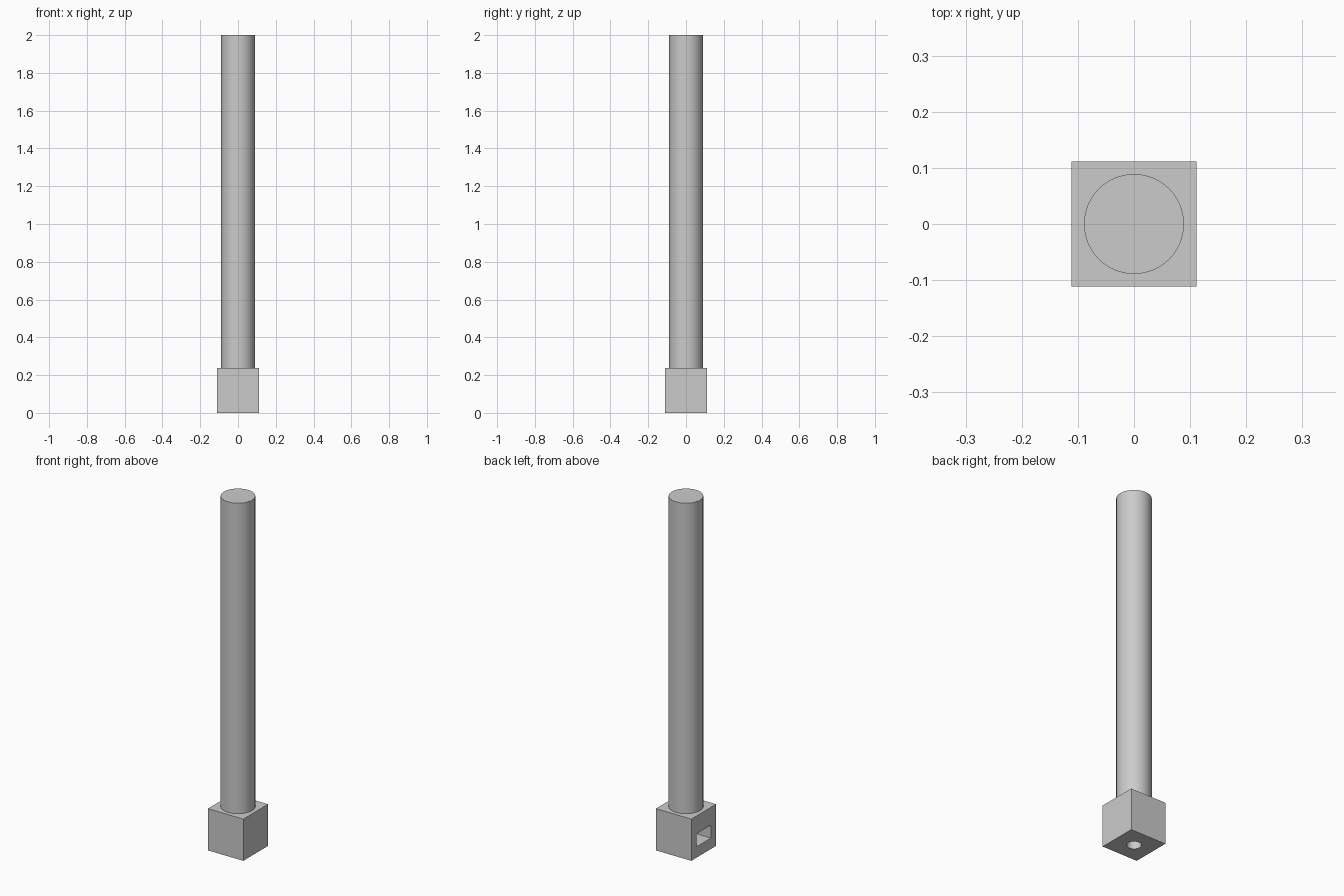
import bpy
import math

default_cube = bpy.data.objects.get("Cube")
if default_cube:
    bpy.data.objects.remove(default_cube, do_unlink=True)

# Single grey material
GREY = (0.6, 0.6, 0.6, 1.0)
grey = bpy.data.materials.new("plain grey")
grey.use_nodes = True
grey.diffuse_color = GREY
grey.node_tree.nodes["Principled BSDF"].inputs["Base Color"].default_value = GREY

WIDTH = 0.222        # block side
BLOCK_TOP = 0.237
HEIGHT = 2.0


def finish(obj, name):
    obj.name = name
    obj.data.materials.clear()
    obj.data.materials.append(grey)
    return obj


def box(name, low, high):
    size = [b - a for a, b in zip(low, high)]
    centre = [(a + b) / 2 for a, b in zip(low, high)]
    bpy.ops.mesh.primitive_cube_add(size=1, location=centre)
    obj = bpy.context.object
    obj.scale = size
    bpy.ops.object.transform_apply(location=False, rotation=False, scale=True)
    return finish(obj, name)


def cylinder(name, radius, bottom, top):
    bpy.ops.mesh.primitive_cylinder_add(
        vertices=64, radius=radius, depth=top - bottom,
        location=(0, 0, (bottom + top) / 2))
    return finish(bpy.context.object, name)


def select_only(obj):
    bpy.ops.object.select_all(action='DESELECT')
    obj.select_set(True)
    bpy.context.view_layer.objects.active = obj


def smooth(obj):
    select_only(obj)
    bpy.ops.object.shade_smooth_by_angle(angle=math.radians(30))


def cut(target, cutter):
    cutter.hide_render = True
    select_only(target)
    mod = target.modifiers.new("cut", 'BOOLEAN')
    mod.operation = 'DIFFERENCE'
    mod.solver = 'EXACT'
    mod.object = cutter
    bpy.ops.object.modifier_apply(modifier=mod.name)
    bpy.data.objects.remove(cutter, do_unlink=True)


# Square base block
half = WIDTH / 2
block = box("base_block", (-half, -half, 0), (half, half, BLOCK_TOP))

# Bolt hole in the underside, and nut slot opening on the right side
cut(block, cylinder("bolt_hole_cutter", 0.037, -0.05, 0.19))
cut(block, box("nut_slot_cutter", (-0.2, -0.065, 0.062), (0.065, 0.065, 0.135)))
smooth(block)

# Round post standing on the block
smooth(cylinder("post", 0.089, BLOCK_TOP, HEIGHT))
